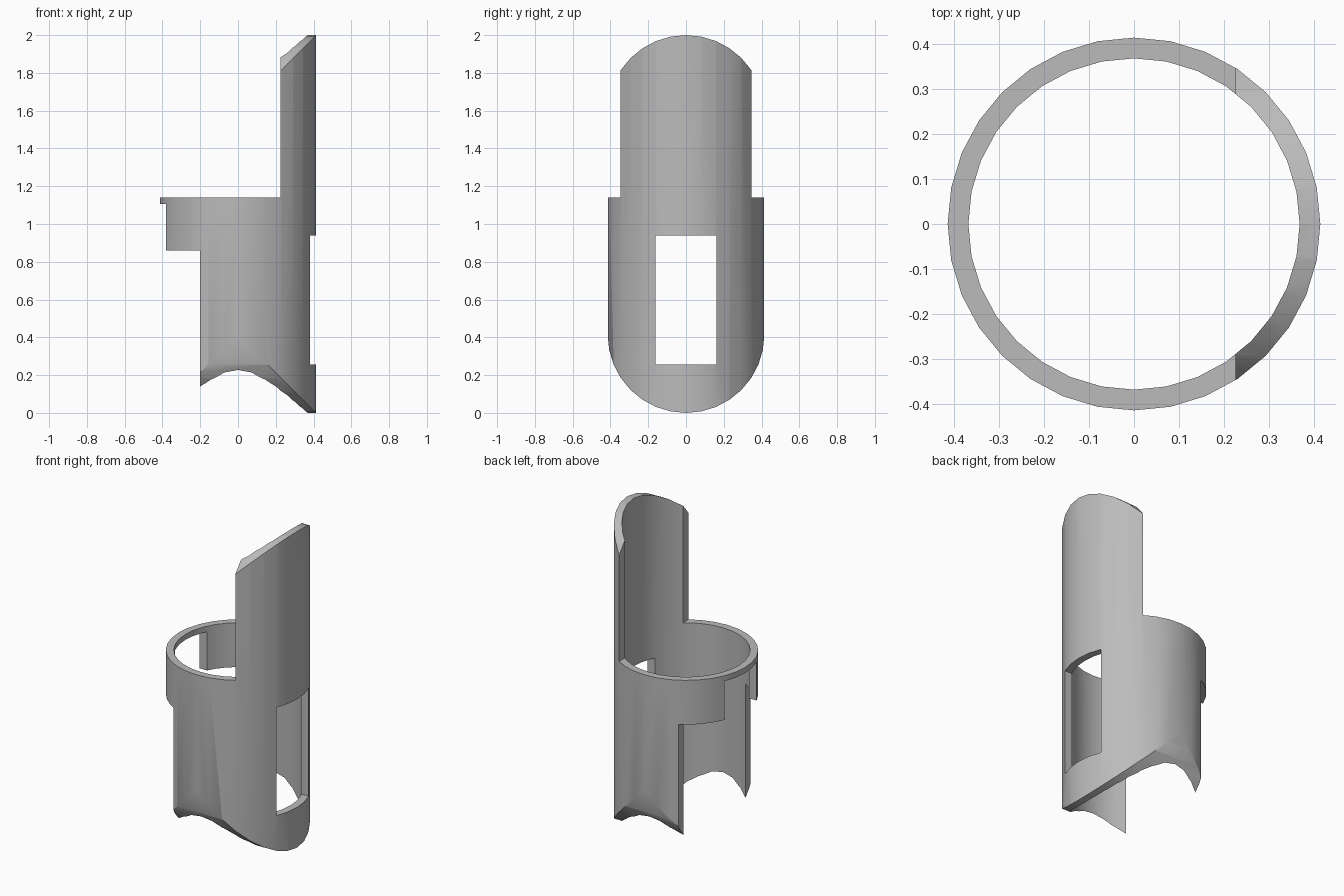
import bpy, bmesh, math

cube = bpy.data.objects.get("Cube")
if cube:
    bpy.data.objects.remove(cube, do_unlink=True)

R_OUT, R_IN, SIDES, TOP = 0.414, 0.368, 32, 2.0

grey = bpy.data.materials.new("plain_grey")
grey.use_nodes = True
grey.diffuse_color = (0.5, 0.5, 0.5, 1)
grey.node_tree.nodes["Principled BSDF"].inputs["Base Color"].default_value = (0.5, 0.5, 0.5, 1)


def make_object(name, bm):
    bmesh.ops.recalc_face_normals(bm, faces=bm.faces)
    mesh = bpy.data.meshes.new(name)
    bm.to_mesh(mesh)
    bm.free()
    mesh.materials.append(grey)
    obj = bpy.data.objects.new(name, mesh)
    bpy.context.collection.objects.link(obj)
    return obj


def prism(name, points, direction):
    """Extrude a closed outline along a direction."""
    bm = bmesh.new()
    face = bm.faces.new([bm.verts.new(p) for p in points])
    ext = bmesh.ops.extrude_face_region(bm, geom=[face])
    moved = [g for g in ext["geom"] if isinstance(g, bmesh.types.BMVert)]
    bmesh.ops.translate(bm, verts=moved, vec=direction)
    return make_object(name, bm)


def box(name, x0, x1, half_y, z0, z1):
    outline = [(x0, -half_y, z0), (x1, -half_y, z0), (x1, -half_y, z1), (x0, -half_y, z1)]
    return prism(name, outline, (0, 2 * half_y, 0))


def ring_points(radius, z):
    angles = [2 * math.pi * i / SIDES for i in range(SIDES)]
    return [(radius * math.cos(a), radius * math.sin(a), z) for a in angles]


def boolean(target, cutter, operation="DIFFERENCE"):
    mod = target.modifiers.new(cutter.name, "BOOLEAN")
    mod.object, mod.operation, mod.solver = cutter, operation, "EXACT"
    bpy.context.view_layer.objects.active = target
    bpy.ops.object.modifier_apply(modifier=mod.name)
    bpy.data.objects.remove(cutter, do_unlink=True)


# Hollow tube
sleeve = prism("sleeve_body", ring_points(R_OUT, -0.1), (0, 0, TOP + 0.2))
boolean(sleeve, prism("bore", ring_points(R_IN, -0.2), (0, 0, TOP + 0.4)))

# Rounded top and bottom, shaped by a stadium running crosswise
half = SIDES // 2
stadium = []
for centre, start in ((TOP - R_OUT, 0), (R_OUT, math.pi)):
    for i in range(half + 1):
        a = start + math.pi * i / half
        stadium.append((-1, 1.002 * R_OUT * math.cos(a), centre + R_OUT * math.sin(a)))
boolean(sleeve, prism("end_rounding", stadium, (2, 0, 0)), "INTERSECT")

# Openings: above the collar, below the collar, collar notch, window
boolean(sleeve, box("upper_opening", -1, 0.225, 1, 1.14, 3))
boolean(sleeve, box("lower_opening", -1, -0.2, 1, -1, 0.86))
boolean(sleeve, box("collar_notch", -1, -0.25, 0.161, 0.7, 1.105))
boolean(sleeve, box("window_opening", 0.2, 1, 0.161, 0.255, 0.938))

# Smooth walls with crisp cut edges
bpy.ops.object.select_all(action="DESELECT")
sleeve.select_set(True)
bpy.context.view_layer.objects.active = sleeve
bpy.ops.object.shade_smooth_by_angle(angle=math.radians(30))
